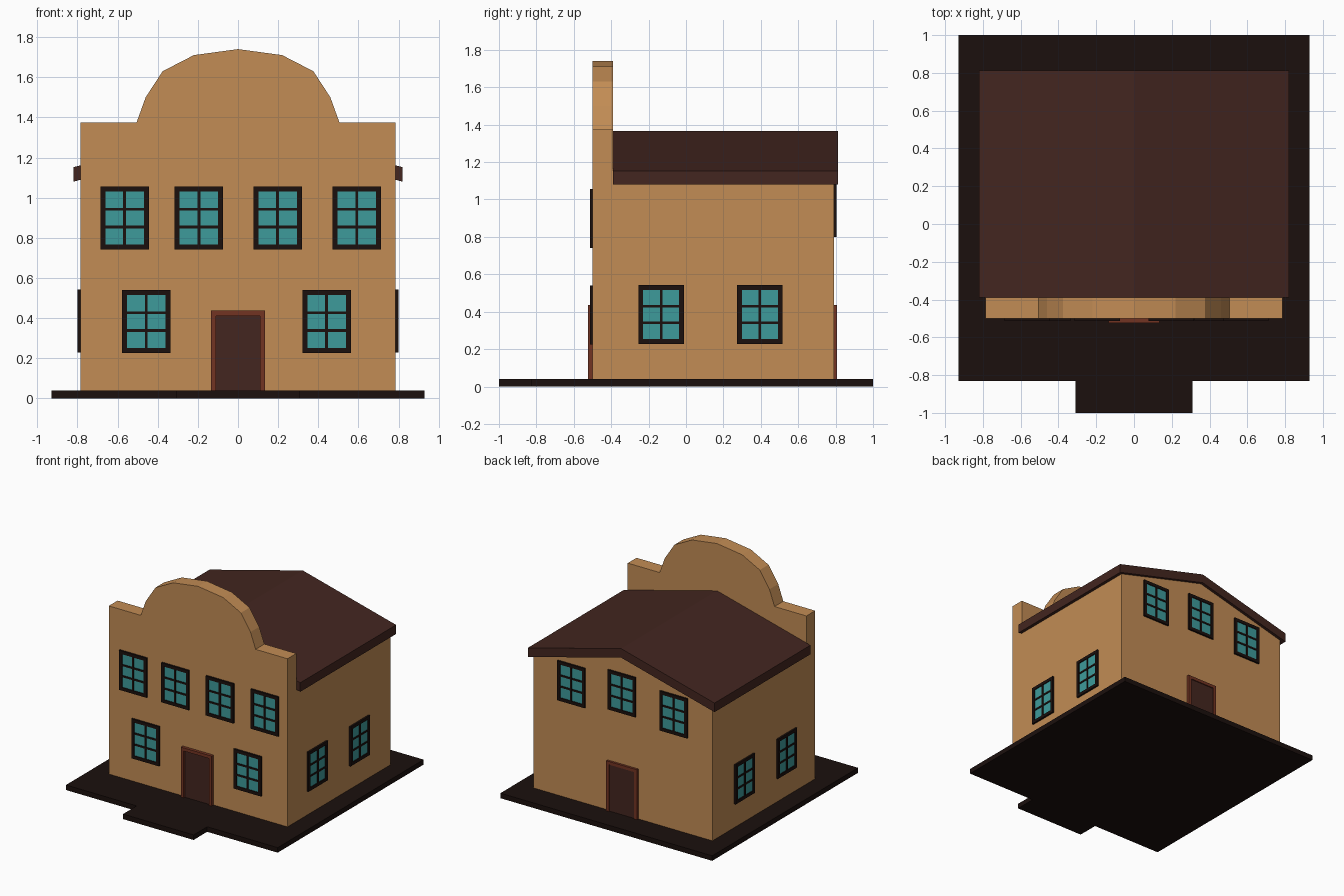
import bpy, bmesh
from math import radians
from mathutils import Matrix, Vector

if "Cube" in bpy.data.objects:
    bpy.data.objects.remove(bpy.data.objects["Cube"])


def material(name, rgb):
    m = bpy.data.materials.new(name)
    m.diffuse_color = (*rgb, 1)
    m.use_nodes = True
    m.node_tree.nodes["Principled BSDF"].inputs["Base Color"].default_value = m.diffuse_color
    return m


WALL = material("plaster", (0.54, 0.262, 0.09))
ROOF = material("roof_brown", (0.056, 0.019, 0.014))
DARK = material("dark_wood", (0.011, 0.005, 0.004))
GLASS = material("teal_glass", (0.048, 0.328, 0.328))
TRIM = material("red_trim", (0.17, 0.034, 0.016))


def finish(name, bm, mat, matrix=Matrix()):
    bmesh.ops.recalc_face_normals(bm, faces=bm.faces)
    mesh = bpy.data.meshes.new(name)
    bm.to_mesh(mesh)
    bm.free()
    mesh.materials.append(mat)
    ob = bpy.data.objects.new(name, mesh)
    ob.matrix_world = matrix
    bpy.context.collection.objects.link(ob)
    return ob


def extrude(name, points, direction, mat):
    """Extrude a closed outline of 3D points along a direction."""
    bm = bmesh.new()
    face = bm.faces.new([bm.verts.new(p) for p in points])
    new = bmesh.ops.extrude_face_region(bm, geom=[face], use_keep_orig=True)
    verts = [g for g in new["geom"] if isinstance(g, bmesh.types.BMVert)]
    bmesh.ops.translate(bm, vec=Vector(direction), verts=verts)
    return finish(name, bm, mat)


def boxes(name, bounds, mat, matrix=Matrix()):
    """One object from boxes given as (x0, x1, y0, y1, z0, z1)."""
    bm = bmesh.new()
    for x0, x1, y0, y1, z0, z1 in bounds:
        m = Matrix.Translation(((x0 + x1) / 2, (y0 + y1) / 2, (z0 + z1) / 2))
        m = m @ Matrix.Diagonal((x1 - x0, y1 - y0, z1 - z0, 1))
        bmesh.ops.create_cube(bm, size=1, matrix=m)
    return finish(name, bm, mat, matrix)


def mirrored(right):
    """Complete an x-symmetric outline from its right half."""
    return right + [(-x, z) for x, z in reversed(right) if x > 0]


def place(x, y, z, angle):
    return Matrix.Translation((x, y, z)) @ Matrix.Rotation(radians(angle), 4, "Z")


def window(name, matrix):
    """Six-pane window facing local -y, centred on the wall surface."""
    w, h, b, d, t = 0.121, 0.157, 0.025, 0.014, 0.007
    bars = [(-w, -w + b, -d, 0, -h, h), (w - b, w, -d, 0, -h, h),
            (-w + b, w - b, -d, 0, -h, -h + b), (-w + b, w - b, -d, 0, h - b, h),
            (-t, t, -d + 0.001, 0, -h + b, h - b)]
    for z in (-(h - b) / 3, (h - b) / 3):
        bars.append((-w + b, w - b, -d + 0.002, 0, z - t, z + t))
    boxes(name + "_frame", bars, DARK, matrix)
    boxes(name + "_glass", [(-w + b, w - b, -0.007, 0, -h + b, h - b)], GLASS, matrix)


def door(name, matrix, d):
    w, h, b = 0.135, 0.397, 0.025
    boxes(name + "_frame", [(-w, -w + b, -d, 0, 0, h), (w - b, w, -d, 0, 0, h),
                            (-w + b, w - b, -d, 0, h - b, h)], TRIM, matrix)
    boxes(name + "_panel", [(-w + b, w - b, -0.01, 0, 0, h - b)], ROOF, matrix)


# Ground slab with front step
slab = [(0.93, 1), (-0.93, 1), (-0.93, -0.83), (-0.31, -0.83),
        (-0.31, -1), (0.31, -1), (0.31, -0.83), (0.93, -0.83)]
extrude("ground_slab", [(x, y, 0) for x, y in slab], (0, 0, 0.04), DARK)

# House body with gable
body = mirrored([(0.785, 0.02), (0.785, 1.1), (0, 1.305)])
extrude("house_body", [(x, -0.4, z) for x, z in body], (0, 1.19, 0), WALL)

# Front wall with stepped, arched parapet
facade = mirrored([(0.785, 0.02), (0.785, 1.375), (0.505, 1.375), (0.46, 1.5),
                   (0.375, 1.63), (0.22, 1.71), (0, 1.74)])
extrude("front_parapet_wall", [(x, -0.5, z) for x, z in facade], (0, 0.11, 0), WALL)

# Gable roof slab
roof = [(0.82, 1.08), (0.82, 1.152), (0, 1.365), (-0.82, 1.152), (-0.82, 1.08), (0, 1.293)]
extrude("roof", [(x, -0.39, z) for x, z in roof], (0, 1.203, 0), ROOF)

# Front windows
for i, x in enumerate((-0.565, -0.195, 0.197, 0.591)):
    window(f"front_upper_window_{i}", place(x, -0.5, 0.898, 0))
for i, x in enumerate((-0.457, 0.441)):
    window(f"front_lower_window_{i}", place(x, -0.5, 0.383, 0))

# Side windows
for i, y in enumerate((-0.133, 0.395)):
    window(f"right_window_{i}", place(0.785, y, 0.385, 90))
    window(f"left_window_{i}", place(-0.785, y, 0.385, -90))

# Back windows, the middle one slightly higher
for i, (x, z) in enumerate(((-0.449, 0.957), (0.005, 1.003), (0.449, 0.957))):
    window(f"back_window_{i}", place(x, 0.79, z, 180))

# Doors
door("front_door", place(0, -0.5, 0.04, 0), 0.024)
door("back_door", place(0, 0.79, 0.04, 180), 0.018)
